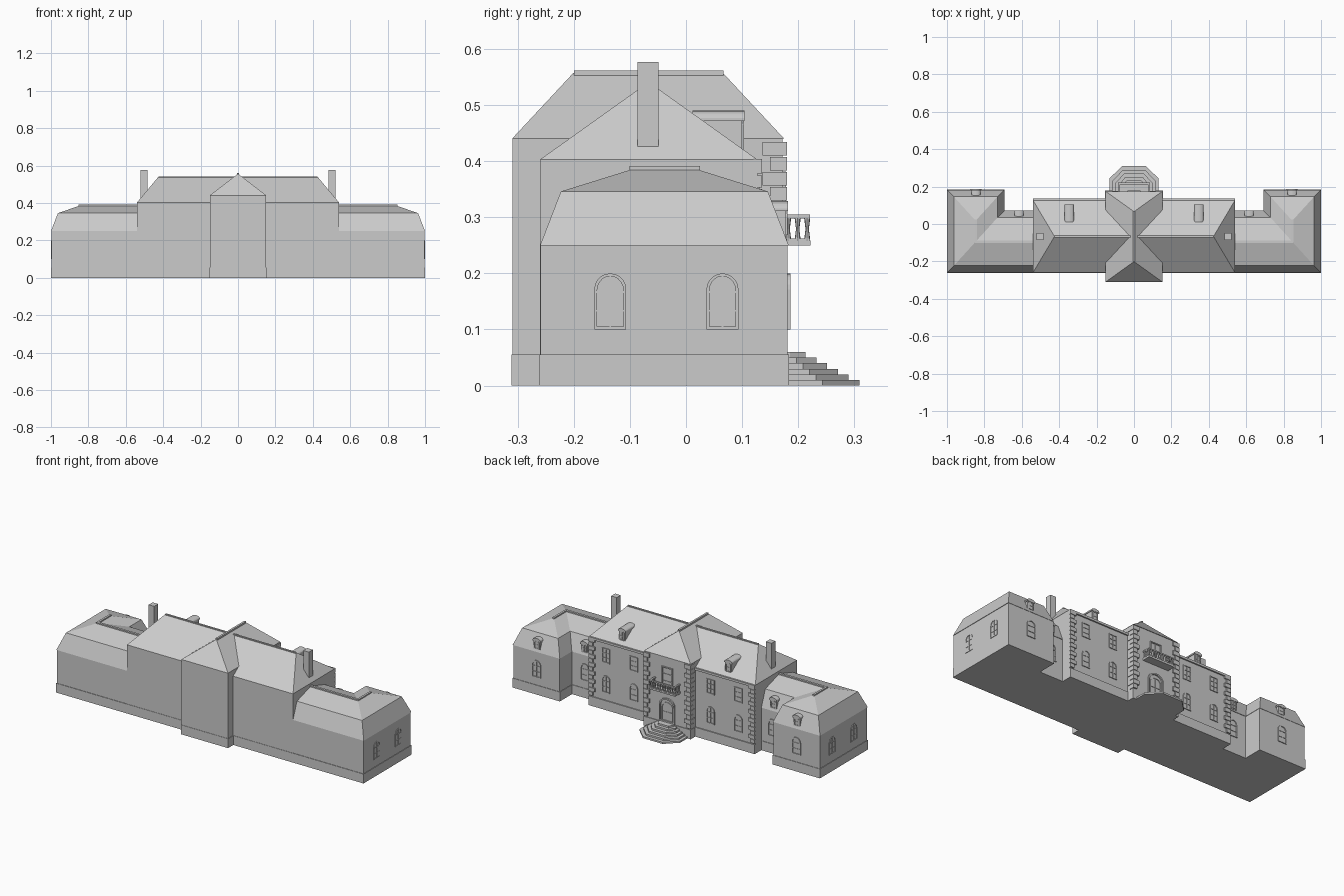
import bpy, bmesh, math
from mathutils import Matrix, Vector

cube = bpy.data.objects.get("Cube")
if cube:
    bpy.data.objects.remove(cube, do_unlink=True)

stone = bpy.data.materials.new("stone_grey")
stone.use_nodes = True
GREY = (0.6, 0.6, 0.6, 1)
stone.diffuse_color = GREY
stone.node_tree.nodes["Principled BSDF"].inputs["Base Color"].default_value = GREY

parts = {}


def part(name):
    return parts.setdefault(name, bmesh.new())


def prism(bm, pts, depth, mat=Matrix()):
    """Extrude a flat outline along its local z."""
    low = [bm.verts.new(mat @ Vector((x, y, 0))) for x, y in pts]
    high = [bm.verts.new(mat @ Vector((x, y, depth))) for x, y in pts]
    bm.faces.new(low)
    bm.faces.new(high)
    for i in range(len(pts)):
        j = (i + 1) % len(pts)
        bm.faces.new((low[i], low[j], high[j], high[i]))


def box(bm, x0, x1, y0, y1, z0, z1):
    prism(bm, [(x0, y0), (x1, y0), (x1, y1), (x0, y1)], z1 - z0,
          Matrix.Translation((0, 0, z0)))


def roof(bm, x0, x1, y0, y1, levels):
    """Hipped roof: each level is (x inset, y inset, z)."""
    rings = []
    for ix, iy, z in levels:
        a, b, c, d = x0 + ix, x1 - ix, y0 + iy, y1 - iy
        rings.append([bm.verts.new(p) for p in
                      ((a, c, z), (b, c, z), (b, d, z), (a, d, z))])
    bm.faces.new(rings[0])
    for r, q in zip(rings, rings[1:]):
        for i in range(4):
            j = (i + 1) % 4
            bm.faces.new((r[i], r[j], q[j], q[i]))


def wall_frame(origin, normal):
    """Local x along the wall, y up, z outward."""
    n, up = Vector(normal), Vector((0, 0, 1))
    m = Matrix((up.cross(n), up, n)).transposed().to_4x4()
    return Matrix.Translation(origin) @ m


def arch(w, h, rise, n=10):
    pts = [(-w, 0), (w, 0)]
    if not rise:
        return pts + [(w, h), (-w, h)]
    return pts + [(w * math.cos(math.pi * i / n),
                   h - rise + rise * math.sin(math.pi * i / n)) for i in range(n + 1)]


def opening(bm, origin, normal, w, h, rise, bars=2, edge=0.005, depth=0.005):
    """Raised surround with glazing bars."""
    m = wall_frame(origin, normal)
    outer = arch(w, h, rise)
    inner = [(x * (w - edge) / w, edge + y * (h - 2 * edge) / h) for x, y in outer]
    for i in range(len(outer)):
        j = (i + 1) % len(outer)
        prism(bm, [outer[i], outer[j], inner[j], inner[i]], depth, m)
    if bars:
        t = 0.0015
        prism(bm, [(-t, edge), (t, edge), (t, h - edge), (-t, h - edge)], depth * .6, m)
        for k in range(1, bars + 1):
            z = h * k / (bars + 1)
            prism(bm, [(edge - w, z - t), (w - edge, z - t),
                       (w - edge, z + t), (edge - w, z + t)], depth * .6, m)


def dormer(bm, x, y0, y1, z0, z1, w):
    """Small roof window with a curved, overhanging hood."""
    length = y1 - y0
    m = wall_frame((x, y0, z0), (0, 1, 0))
    prism(bm, arch(w, z1 - z0 - .005, .012), length, m)
    hood = arch(w + .004, .018, .013)
    prism(bm, hood, length + .004, wall_frame((x, y0, z1 - .018), (0, 1, 0)))
    opening(bm, (x, y1, z0 + .006), (0, 1, 0), w * .75, z1 - z0 - .024, .008, 1, .003, .003)


def quoins(bm, x, y, side, z1):
    """Alternating corner stones wrapping a back corner."""
    count = 14
    step = (z1 - .06) / count
    for k in range(count):
        reach = .036 if k % 2 else .022
        z = .06 + k * step
        xa, xb = sorted((x + side * .004, x - side * reach))
        box(bm, xa, xb, y - reach, y + .008, z + .002, z + step - .001)


BACK = (0, 1, 0)

# Main block with hipped roof
box(part("main_walls"), -.54, .54, -.26, .127, 0, .403)
box(part("main_plinth"), -.54, .54, -.262, .133, 0, .055)
roof(part("main_roof"), -.54, .54, -.26, .127,
     [(0, 0, .403), (.115, .1935, .541)])
box(part("main_cornice"), -.54, .54, .12, .135, .391, .404)

# Central cross block
box(part("central_walls"), -.15, .15, -.309, .172, 0, .44)
box(part("central_plinth"), -.153, .153, -.311, .176, 0, .055)
roof(part("central_roof"), -.152, .152, -.31, .175,
     [(0, 0, .44), (.152, .109, .557)])
box(part("ridge_caps"), -.006, .006, -.2, .067, .55, .562)
box(part("ridge_caps"), -.425, .425, -.0715, -.0615, .534, .543)

for s in (-1, 1):
    # L-shaped wings
    for name, out, top in (("wing_walls", 0, .25), ("wing_plinths", .003, .055)):
        o = out
        prism(part(name), [(s * .5, -.259 - o), (s * (.997 + o), -.259 - o),
                           (s * (.997 + o), .181 + o), (s * (.695 - o), .181 + o),
                           (s * (.695 - o), .068 + o), (s * .5, .068 + o)], top)
    # Two-stage wing roofs, corner range then link
    xa, xb = sorted((s * .693, s))
    roof(part("wing_roofs"), xa, xb, -.26, .183,
         [(0, 0, .25), (.037, .037, .346), (.1535, .1655, .386)])
    xa, xb = sorted((s * .3, s))
    roof(part("wing_roofs"), xa, xb, -.26, .071,
         [(0, 0, .25), (.037, .037, .346), (.1535, .1655, .386)])
    xa, xb = sorted((s * .5, s * .85))
    box(part("ridge_caps"), xa, xb, -.101, -.088, .38, .391)
    box(part("ridge_caps"), s * .8465 - .006, s * .8465 + .006, -.1, .025, .38, .391)

    # Chimneys
    box(part("chimneys"), s * .503 - .018, s * .503 + .018, -.086, -.049, .4, .577)

    # Back windows, ground floor and upper floor
    win = part("windows")
    for x in (.25, .43):
        opening(win, (s * x, .127, .1), BACK, .026, .1, .026)
        opening(win, (s * x, .127, .275), BACK, .026, .085, 0)
    opening(win, (s * .61, .068, .1), BACK, .026, .1, .026)
    opening(win, (s * .845, .181, .1), BACK, .0285, .1, .0285)
    # End windows
    for y in (-.135, .065):
        opening(win, (s * .997, y, .1), (s, 0, 0), .0285, .1, .0285, depth=.003)

    # Dormers
    dormer(part("dormers"), s * .346, .012, .1, .415, .49, .021)
    dormer(part("dormers"), s * .845, .12, .178, .262, .329, .021)
    dormer(part("dormers"), s * .615, .01, .068, .262, .329, .021)

    # Corner stones
    quoins(part("quoins"), s * .536, .127, s, .4)
    quoins(part("quoins"), s * .15, .172, s, .435)

# Entrance and balcony doors
opening(part("entrance"), (0, .172, .06), BACK, .05, .14, .04, 0, .008, .008)
opening(part("entrance"), (0, .172, .06), BACK, .036, .115, .03, 1, .004, .004)
opening(part("balcony_door"), (0, .172, .257), BACK, .036, .125, 0, 2, .006, .006)

# Balcony with waisted balusters
bal = part("balcony")
box(bal, -.085, .085, .165, .222, .25, .258)
for z0, z1 in ((.258, .262), (.298, .305)):
    box(bal, -.085, .085, .211, .221, z0, z1)
    for s in (-1, 1):
        box(bal, s * .08 - .005, s * .08 + .005, .165, .221, z0, z1)
posts = [(-.08 + .16 * i / 10, .216) for i in range(11)]
posts += [(s * .08, y) for s in (-1, 1) for y in (.182, .199)]
for x, y in posts:
    for z, r0, r1 in ((.269, .0055, .003), (.289, .003, .0055)):
        bmesh.ops.create_cone(bal, cap_ends=True, segments=8, radius1=r0, radius2=r1,
                              depth=.02, matrix=Matrix.Translation((x, y, z)))

# Stepped entrance stair with splayed corners
for k in range(6):
    half, splay = .132 - .0165 * k, .064 - .006 * k
    near, far = .243 - .0115 * k, .309 - .0192 * k
    prism(part("entrance_steps"),
          [(-half, .15), (half, .15), (half, near), (splay, far),
           (-splay, far), (-half, near)], .01 * (k + 1))

# Turn every part into an object
for name, bm in parts.items():
    bmesh.ops.remove_doubles(bm, verts=bm.verts, dist=1e-5)
    bmesh.ops.dissolve_degenerate(bm, edges=bm.edges, dist=1e-5)
    bmesh.ops.recalc_face_normals(bm, faces=bm.faces)
    mesh = bpy.data.meshes.new(name)
    bm.to_mesh(mesh)
    bm.free()
    mesh.materials.append(stone)
    bpy.context.scene.collection.objects.link(bpy.data.objects.new(name, mesh))
